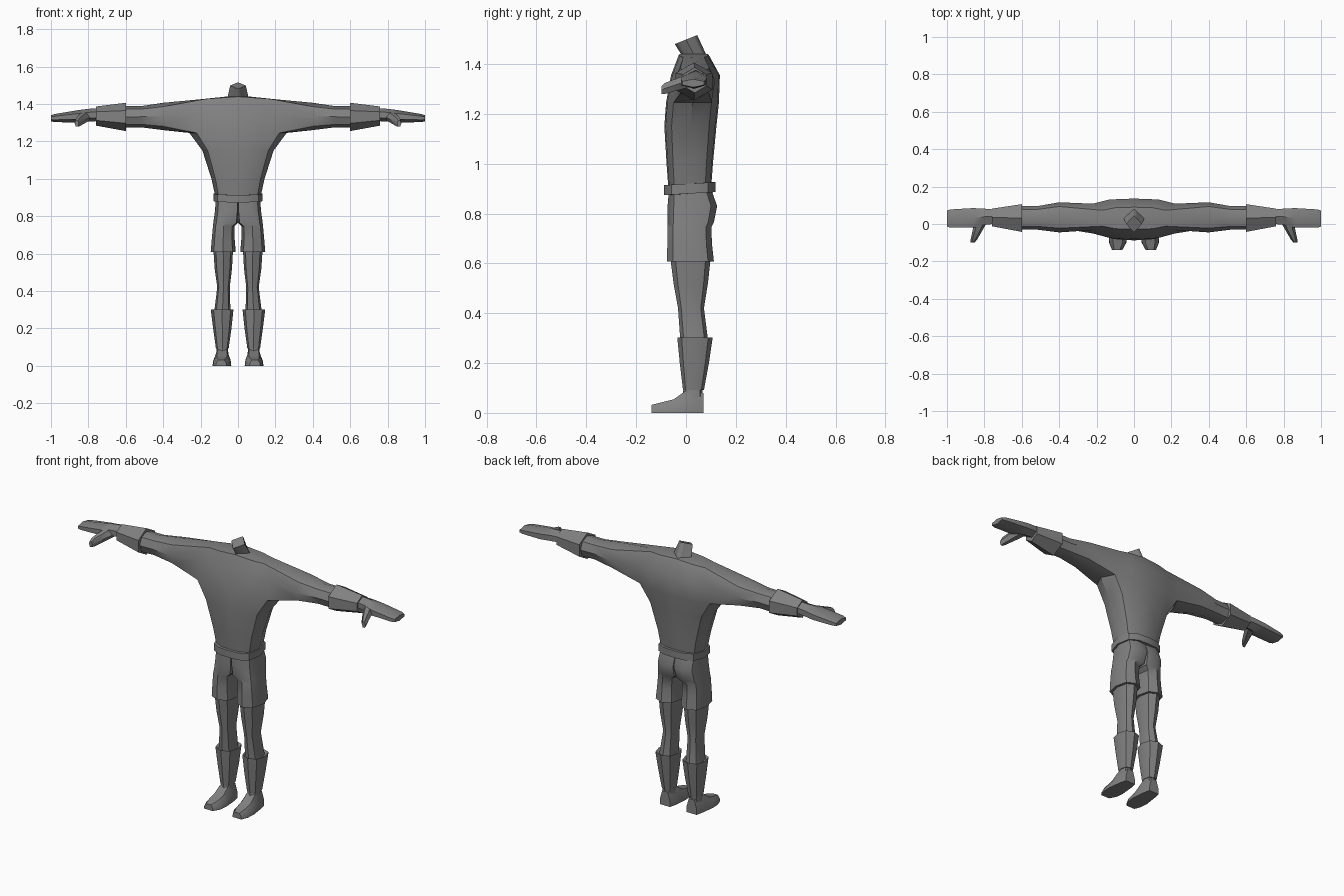
import bpy, bmesh, math

if "Cube" in bpy.data.objects:
    bpy.data.objects.remove(bpy.data.objects["Cube"])

cloth = bpy.data.materials.new("grey")
cloth.diffuse_color = (0.22, 0.22, 0.22, 1)
cloth.use_nodes = True
cloth.node_tree.nodes["Principled BSDF"].inputs["Base Color"].default_value = cloth.diffuse_color


def finish(name, bm, merge=0.0005, angle=40):
    """Turn a right-hand half into a mirrored, smoothed object."""
    bmesh.ops.remove_doubles(bm, verts=bm.verts[:], dist=merge)
    bmesh.ops.recalc_face_normals(bm, faces=bm.faces[:])
    mesh = bpy.data.meshes.new(name)
    bm.to_mesh(mesh)
    bm.free()
    mesh.materials.append(cloth)
    ob = bpy.data.objects.new(name, mesh)
    bpy.context.collection.objects.link(ob)
    mod = ob.modifiers.new("mirror", 'MIRROR')
    mod.use_clip = True
    bpy.ops.object.select_all(action='DESELECT')
    ob.select_set(True)
    bpy.context.view_layer.objects.active = ob
    bpy.ops.object.shade_smooth_by_angle(angle=math.radians(angle))
    return ob


def bridge(bm, a, b):
    n = len(a)
    for i in range(n):
        bm.faces.new((a[i], a[(i + 1) % n], b[(i + 1) % n], b[i]))


def loft(name, rings, caps=(True, True)):
    bm = bmesh.new()
    vs = [[bm.verts.new(p) for p in r] for r in rings]
    for a, b in zip(vs, vs[1:]):
        bridge(bm, a, b)
    if caps[0]:
        bm.faces.new(vs[0])
    if caps[1]:
        bm.faces.new(vs[-1])
    return finish(name, bm)


def leg_ring(z, xi, xo, yf, yb, k=0.0):
    """Octagon at height z; k squares off its inner corners."""
    cx, rx, cy, ry = (xi + xo) / 2, (xo - xi) / 2, (yf + yb) / 2, (yb - yf) / 2
    u, v = 0.75 + 0.25 * k, 0.75 + 0.18 * k
    shape = [(1, 0), (.75, .75), (0, 1), (-u, v), (-1, 0), (-u, -v), (0, -1), (.75, -.75)]
    return [(cx + rx * a, cy + ry * b, z) for a, b in shape]


def hex_ring(x, yf, yb, zl, zh, flat=0.45):
    """Hexagon across the arm, pointed at top and bottom."""
    cy, ry, cz, rz = (yf + yb) / 2, (yb - yf) / 2, (zl + zh) / 2, (zh - zl) / 2
    shape = [(0, -1), (1, -flat), (1, flat), (0, 1), (-1, flat), (-1, -flat)]
    return [(x, cy + ry * a, cz + rz * b) for a, b in shape]


# Shirt: half torso, sleeve and neck in one skin
COLS = [(0, -1), (.5, -.95), (.85, -.72), (1, 0), (.85, .72), (.5, .95), (0, 1)]
LEVELS = [(0.89, .118, -.07, .10), (1.0, .142, -.078, .108), (1.15, .19, -.087, .122),
          (1.245, .26, -.08, .132), (1.355, .26, -.06, .136), (1.425, .20, -.028, .09)]
bm = bmesh.new()
grid = []
for z, w, yf, yb in LEVELS:
    cy, ry = (yf + yb) / 2, (yb - yf) / 2
    grid.append([bm.verts.new((w * a, cy + ry * b, z + (.014 * (1 - a) if z > 1.4 else 0)))
                 for a, b in COLS])
# diamond shaped neck, leaning forward, its top cut on a slant
DIAMOND = [(0, -1), (.33, -.67), (.67, -.33), (1, 0), (.67, .33), (.33, .67), (0, 1)]
for w, cy, ry, cz, tilt in ((.055, .03, .05, 1.44, 0), (.042, .0, .045, 1.498, .018)):
    grid.append([bm.verts.new((w * a, cy + ry * b, cz + tilt * b)) for a, b in DIAMOND])
for i in range(len(grid) - 1):
    for j in range(6):
        if i in (3, 4) and j in (2, 3):
            continue                     # opening for the sleeve
        bm.faces.new((grid[i][j], grid[i][j + 1], grid[i + 1][j + 1], grid[i + 1][j]))
bm.faces.new(grid[-1])
lo, mid, hi = grid[3:6]
prev = [lo[2], lo[3], lo[4], mid[4], hi[4], hi[3], hi[2], mid[2]]
OCT = [(-.72, -.72), (0, -1), (.72, -.72), (1, 0), (.72, .72), (0, 1), (-.72, .72), (-1, 0)]
for x, yf, yb, zl, zh in ((.40, -.045, .116, 1.26, 1.406), (.52, -.03, .095, 1.275, 1.388),
                          (.62, -.03, .095, 1.272, 1.388)):
    cy, ry, cz, rz = (yf + yb) / 2, (yb - yf) / 2, (zl + zh) / 2, (zh - zl) / 2
    ring = [bm.verts.new((x, cy + ry * a, cz + rz * b)) for a, b in OCT]
    bridge(bm, prev, ring)
    prev = ring
bm.faces.new(prev)
bm.verts.remove(mid[3])
finish("shirt", bm)

# Belt: a band that rises slightly to the back
bm = bmesh.new()
bands = [[bm.verts.new((w * a, .015 + r * b, z + .006 * b)) for a, b in COLS]
         for z, w, r in ((.88, .112, .085), (.88, .13, .103), (.92, .13, .103), (.92, .112, .085))]
for a, b in zip(bands, bands[1:]):
    for j in range(6):
        bm.faces.new((a[j], a[j + 1], b[j + 1], b[j]))
finish("belt", bm)

# Gauntlet cuffs, mitten hands and thumbs
loft("gauntlet_cuff", [hex_ring(.60, -.025, .09, 1.285, 1.375), hex_ring(.60, -.042, .106, 1.255, 1.406),
                       hex_ring(.76, -.012, .082, 1.284, 1.386)])
loft("hand", [hex_ring(.75, .0, .078, 1.308, 1.376), hex_ring(.80, -.004, .082, 1.305, 1.374),
              hex_ring(.86, -.02, .085, 1.300, 1.366), hex_ring(.98, -.02, .078, 1.303, 1.346),
              hex_ring(1.0, -.014, .072, 1.307, 1.339)])
loft("thumb", [[(cx + dx, y, cz + dz) for dx, dz in
                ((-w, 0), (-w / 2, -h), (w / 2, -h), (w, 0), (w / 2, h), (-w / 2, h))]
               for cx, y, cz, w, h in ((.815, .02, 1.335, .035, .026), (.835, -.03, 1.32, .027, .025),
                                       (.857, -.085, 1.302, .017, .022), (.862, -.098, 1.295, .011, .016))])

# Shorts: one half from waist to hem, meeting its mirror image above the crotch
loft("shorts", [leg_ring(.90, 0, .118, -.068, .10, 1), leg_ring(.83, 0, .123, -.074, .125, .8),
                leg_ring(.765, 0, .132, -.074, .112, .5), leg_ring(.745, .02, .134, -.074, .102, .2),
                leg_ring(.68, .018, .14, -.075, .104), leg_ring(.607, .012, .146, -.076, .112),
                leg_ring(.607, .024, .134, -.064, .10)], (False, True))

# Lower legs and flared boot shafts
loft("leg", [leg_ring(.63, .026, .132, -.064, .10), leg_ring(.52, .032, .125, -.05, .088),
             leg_ring(.42, .044, .111, -.032, .072), leg_ring(.28, .04, .128, -.022, .09)])
loft("boot_shaft", [leg_ring(.29, .042, .128, -.02, .09), leg_ring(.302, .024, .146, -.035, .107),
                    leg_ring(.20, .035, .133, -.025, .092), leg_ring(.092, .05, .118, -.012, .072)])
loft("ankle", [leg_ring(.12, .056, .112, -.004, .066), leg_ring(.05, .05, .118, -.02, .068)])


# Foot: flat-soled sections from heel to toe
def foot_ring(y, cx, hw, h):
    return [(cx - hw, y, 0), (cx + hw, y, 0), (cx + hw * .95, y, h * .45),
            (cx + hw * .55, y, h), (cx - hw * .55, y, h), (cx - hw * .95, y, h * .45)]


loft("foot", [foot_ring(.070, .084, .032, .08), foot_ring(.03, .084, .041, .09),
              foot_ring(-.005, .085, .045, .086), foot_ring(-.05, .086, .05, .054),
              foot_ring(-.10, .087, .046, .042), foot_ring(-.138, .09, .028, .032)])
